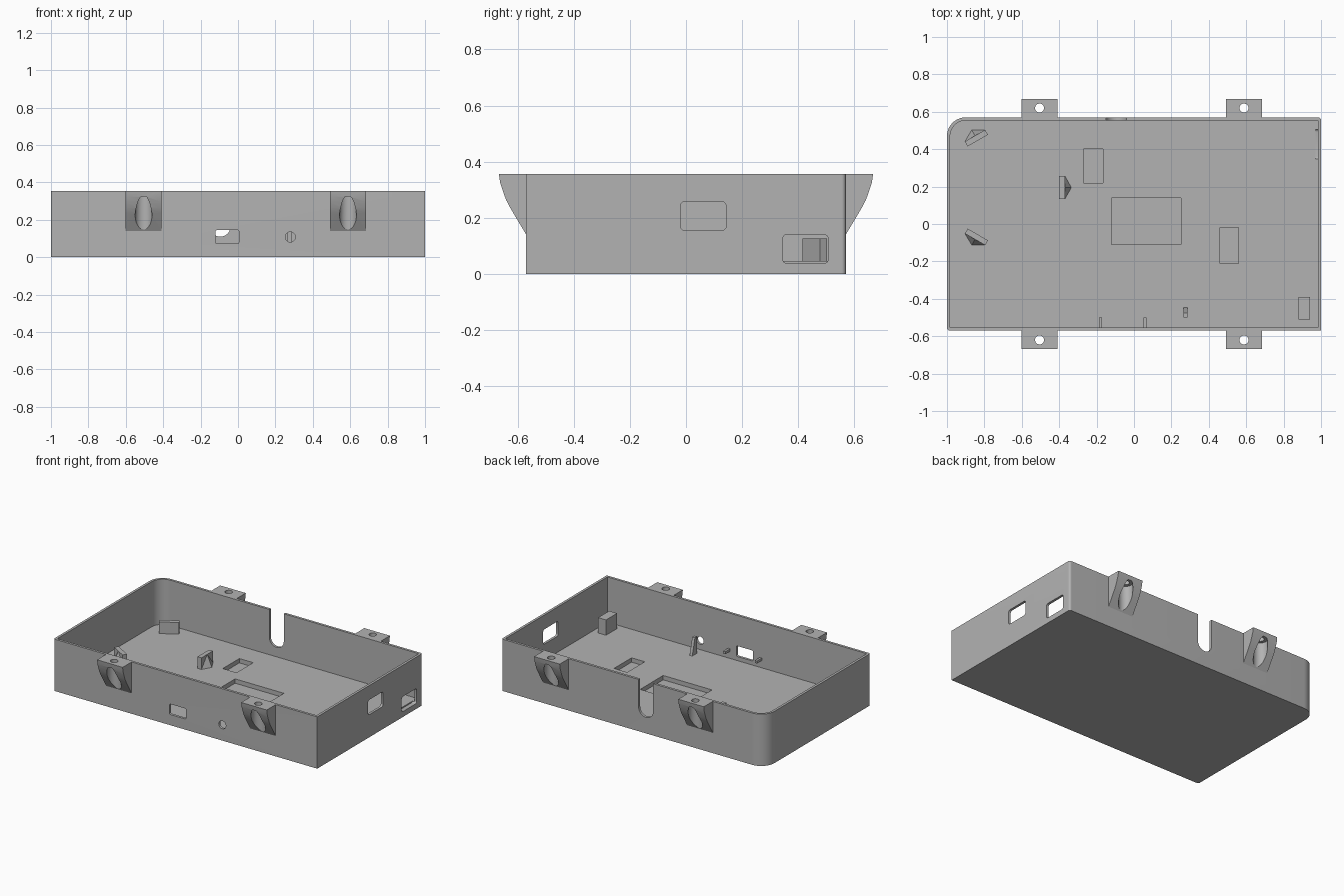
import bpy, bmesh, math
from mathutils import Matrix, Vector

if "Cube" in bpy.data.objects:
    bpy.data.objects.remove(bpy.data.objects["Cube"])

GREY = bpy.data.materials.new("plain grey")
GREY.use_nodes = True
colour = (0.45, 0.45, 0.45, 1)
GREY.diffuse_color = colour
GREY.node_tree.nodes["Principled BSDF"].inputs["Base Color"].default_value = colour

HEIGHT, FLOOR, WALL = 0.355, 0.045, 0.017
HX, HY = 1.0, 0.57


def rounded_rect(x0, x1, y0, y1, radii=(0, 0, 0, 0), steps=10):
    """Counter-clockwise outline; radii run from the (x1, y1) corner onward."""
    pts = []
    corners = ((x1, y1, -1, -1), (x0, y1, 1, -1), (x0, y0, 1, 1), (x1, y0, -1, 1))
    for i, ((x, y, sx, sy), r) in enumerate(zip(corners, radii)):
        if r == 0:
            pts.append((x, y))
            continue
        for k in range(steps + 1):
            a = math.pi / 2 * (i + k / steps)
            pts.append((x + sx * r + r * math.cos(a), y + sy * r + r * math.sin(a)))
    return pts


def circle(cx, cy, r, n=32):
    return [(cx + r * math.cos(2 * math.pi * i / n), cy + r * math.sin(2 * math.pi * i / n))
            for i in range(n)]


def finish(name, bm):
    bmesh.ops.recalc_face_normals(bm, faces=bm.faces)
    mesh = bpy.data.meshes.new(name)
    bm.to_mesh(mesh)
    bm.free()
    mesh.materials.append(GREY)
    obj = bpy.data.objects.new(name, mesh)
    bpy.context.collection.objects.link(obj)
    return obj


def prism(name, pts, axis, lo, hi):
    """Extrude a 2D outline along an axis."""
    place = {"x": lambda a, b, h: (h, a, b),
             "y": lambda a, b, h: (a, h, b),
             "z": lambda a, b, h: (a, b, h)}[axis]
    bm = bmesh.new()
    low = [bm.verts.new(place(a, b, lo)) for a, b in pts]
    high = [bm.verts.new(place(a, b, hi)) for a, b in pts]
    bm.faces.new(low)
    bm.faces.new(high)
    n = len(pts)
    for i in range(n):
        j = (i + 1) % n
        bm.faces.new((low[i], low[j], high[j], high[i]))
    return finish(name, bm)


def activate(obj):
    bpy.ops.object.select_all(action="DESELECT")
    obj.select_set(True)
    bpy.context.view_layer.objects.active = obj


def cut(obj, pts, axis, lo, hi):
    """Subtract an extruded outline."""
    cutter = prism("cutter", pts, axis, lo, hi)
    cutter.hide_render = True
    mod = obj.modifiers.new("cut", "BOOLEAN")
    mod.operation = "DIFFERENCE"
    mod.solver = "EXACT"
    mod.object = cutter
    activate(obj)
    bpy.ops.object.modifier_apply(modifier=mod.name)
    bpy.data.objects.remove(cutter)


def smooth(obj):
    activate(obj)
    bpy.ops.object.shade_smooth_by_angle(angle=math.radians(30))


# Open tray with one large rounded corner
tray = prism("tray", rounded_rect(-HX, HX, -HY, HY, (0.015, 0.1, 0.015, 0)), "z", 0, HEIGHT)
cut(tray, rounded_rect(-HX + WALL, HX - WALL, -HY + WALL, HY - WALL, (0, 0.083, 0, 0)),
    "z", FLOOR, 0.5)

# Shallow pockets in the floor
for x0, x1, y0, y1 in ((-0.12, 0.25, -0.11, 0.14),
                       (-0.27, -0.165, 0.22, 0.40),
                       (0.46, 0.56, -0.21, -0.02)):
    cut(tray, rounded_rect(x0, x1, y0, y1), "z", 0.015, 0.1)

# Round-bottomed slot in the back wall
cut(tray, rounded_rect(-0.15, -0.04, 0.11, 0.5, (0, 0, 0.0549, 0.0549)), "y", 0.53, 0.62)

# Front port and round button hole
cut(tray, rounded_rect(-0.12, 0.005, 0.073, 0.145, (0.008,) * 4, 4), "y", -0.62, -0.54)
cut(tray, circle(0.28, 0.108, 0.027), "y", -0.62, -0.54)

# Two ports in the side wall
cut(tray, rounded_rect(-0.02, 0.143, 0.155, 0.257, (0.015,) * 4, 4), "x", 0.97, 1.05)
cut(tray, rounded_rect(0.345, 0.507, 0.037, 0.14, (0.015,) * 4, 4), "x", 0.97, 1.05)
smooth(tray)

# Curved mounting tabs with counterbored screw holes
for side, label in ((-1, "front"), (1, "back")):
    for cx, hand in ((-0.505, "right"), (0.588, "left")):
        outline = [(0.56, HEIGHT), (0.667, HEIGHT), (0.663, 0.325), (0.653, 0.295),
                   (0.642, 0.264), (0.628, 0.237), (0.57, 0.14), (0.56, 0.14)]
        tab = prism(f"{label}_{hand}_tab", [(side * y, z) for y, z in outline],
                    "x", cx - 0.097, cx + 0.097)
        cut(tab, circle(cx, side * 0.62, 0.045), "z", 0.0, 0.325)
        cut(tab, circle(cx, side * 0.62, 0.024), "z", 0.3, 0.5)
        smooth(tab)

# Three buttressed clips set around a circle
for i in range(3):
    turn = (Matrix.Translation((-0.69, 0.195, 0))
            @ Matrix.Rotation(math.radians(120 * i), 4, "Z"))
    clip = prism(f"clip_{i + 1}", rounded_rect(0.29, 0.32, -0.0625, 0.0625),
                 "z", FLOOR - 0.005, 0.125)
    clip.data.transform(turn)
    bm = bmesh.new()
    corners = [(0.32, -0.0625, FLOOR), (0.32, 0.0625, FLOOR),
               (0.355, 0, FLOOR), (0.32, 0, 0.125)]
    a, b, c, d = [bm.verts.new(turn @ Vector(p)) for p in corners]
    for face in ((a, b, c), (a, b, d), (b, c, d), (c, a, d)):
        bm.faces.new(face)
    finish(f"clip_{i + 1}_buttress", bm)

# Corner post
prism("corner_post", rounded_rect(0.88, 0.94, -0.51, -0.39), "z", FLOOR - 0.005, 0.15)

# Sloped fin behind the button hole
prism("button_fin", [(-0.50, 0.04), (-0.475, 0.04), (-0.445, 0.04), (-0.475, 0.16),
                     (-0.50, 0.16)], "x", 0.265, 0.285)

# Small rails either side of the front port
for x, name in ((-0.18, "right_port_rail"), (0.06, "left_port_rail")):
    prism(name, rounded_rect(x - 0.008, x + 0.008, 0.095, 0.112), "y", -0.56, -0.50)
